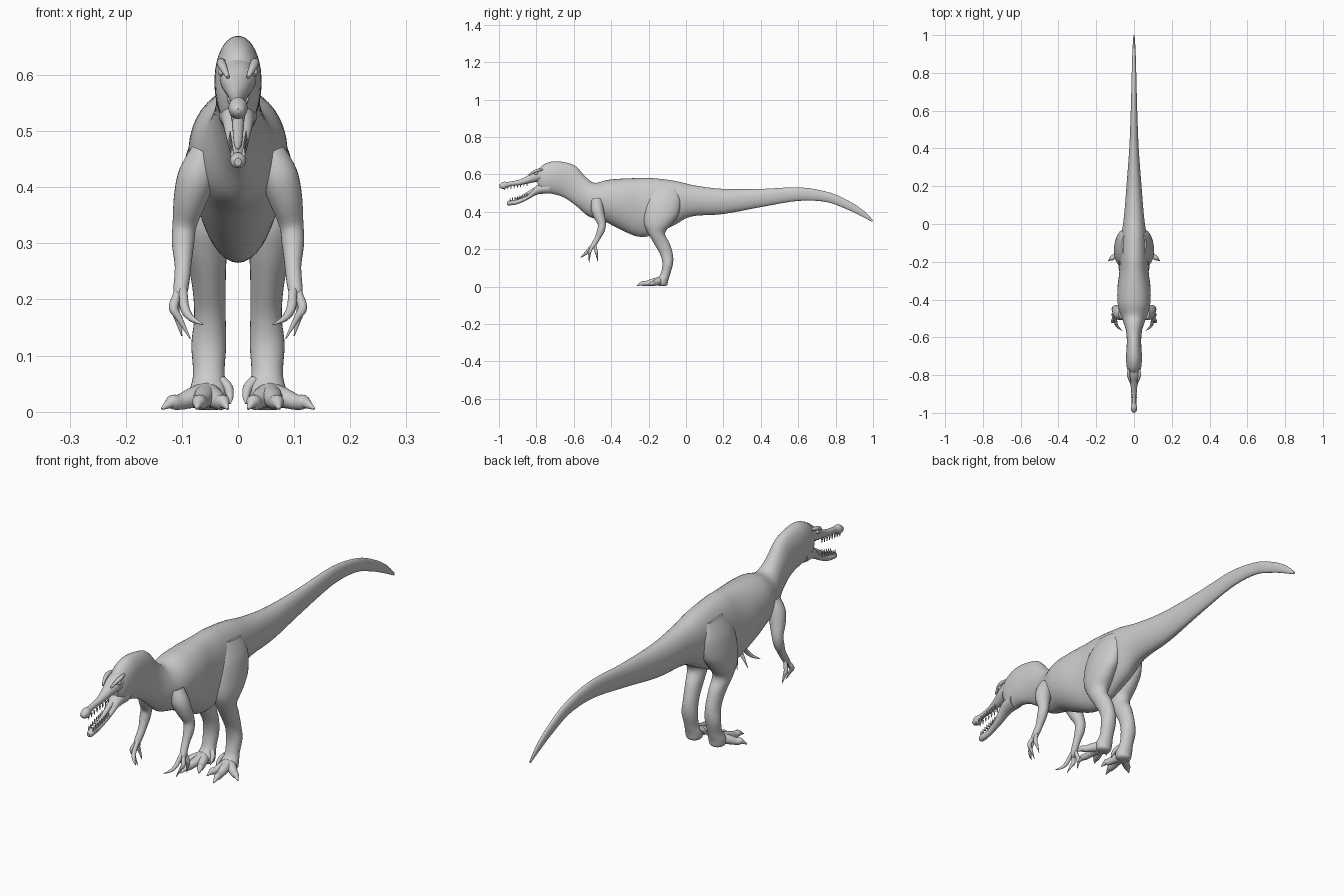
import bpy
import bmesh
import math
from mathutils import Vector

cube = bpy.data.objects.get("Cube")
if cube:
    bpy.data.objects.remove(cube, do_unlink=True)

# One flat colour for the whole animal
skin = bpy.data.materials.new("plain_grey")
skin.use_nodes = True
grey = (0.6, 0.6, 0.6, 1)
skin.diffuse_color = grey
skin.node_tree.nodes["Principled BSDF"].inputs["Base Color"].default_value = grey


def smooth_path(rows, steps):
    """Catmull-Rom interpolation between rows of numbers."""
    result = []
    last = len(rows) - 1
    for i in range(last):
        a, b, c, d = rows[max(i - 1, 0)], rows[i], rows[i + 1], rows[min(i + 2, last)]
        for s in range(steps):
            t = s / steps
            result.append([q + t / 2 * (r - p + t * (2 * p - 5 * q + 4 * r - s4
                           + t * (3 * (q - r) + s4 - p)))
                           for p, q, r, s4 in zip(a, b, c, d)])
    result.append(list(rows[last]))
    return result


def skin_rings(name, rings):
    """Bridge a series of rings into one closed, smooth object."""
    bm = bmesh.new()
    loops = [[bm.verts.new(p) for p in ring] for ring in rings]
    for first, second in zip(loops, loops[1:]):
        n = len(first)
        for i in range(n):
            j = (i + 1) % n
            bm.faces.new((first[i], first[j], second[j], second[i]))
    for cap in (loops[0], loops[-1]):
        bm.faces.new(cap)
    bmesh.ops.recalc_face_normals(bm, faces=bm.faces)
    for face in bm.faces:
        face.smooth = len(face.verts) == 4
    mesh = bpy.data.meshes.new(name)
    bm.to_mesh(mesh)
    bm.free()
    mesh.materials.append(skin)
    obj = bpy.data.objects.new(name, mesh)
    bpy.context.collection.objects.link(obj)
    return obj


def loft(name, sections, side=1, taper=0.0, sides=28, steps=5):
    """Oval sections: two opposite outline points (y, z), half width, centre x."""
    rings = []
    for ya, za, yb, zb, width, x in smooth_path(sections, steps):
        middle = Vector((side * x, (ya + yb) / 2, (za + zb) / 2))
        axis = Vector((0, ya - yb, za - zb)) / 2
        ring = []
        for k in range(sides):
            a = math.tau * k / sides
            w = max(width, 0.001) * (1 + taper * math.cos(a))
            ring.append(middle + axis * math.cos(a) + Vector((w * math.sin(a), 0, 0)))
        rings.append(ring)
    return skin_rings(name, rings)


def tube(name, points, side=1, sides=14, steps=4):
    """Round limb through points (x, y, z, radius)."""
    rows = smooth_path(points, steps)
    path = [Vector((side * r[0], r[1], r[2])) for r in rows]
    rings = []
    for i, row in enumerate(rows):
        tangent = path[min(i + 1, len(path) - 1)] - path[max(i - 1, 0)]
        u = tangent.cross(Vector((1, 0, 0))).normalized()
        v = tangent.cross(u).normalized()
        radius = max(row[3], 0.001)
        rings.append([path[i] + radius * (u * math.cos(math.tau * k / sides)
                      + v * math.sin(math.tau * k / sides)) for k in range(sides)])
    return skin_rings(name, rings)


def central(rows):
    return [row + (0,) for row in rows]


# Tail, trunk, neck and back of the skull: top point, bottom point, half width
loft("body", central([
    (1.0, .355, .995, .346, .003), (.95, .405, .94, .375, .007),
    (.88, .452, .86, .413, .01), (.77, .502, .75, .452, .013),
    (.61, .53, .6, .458, .017), (.4, .522, .4, .425, .025),
    (.2, .522, .2, .388, .04), (.05, .54, .03, .375, .053),
    (-.06, .565, -.06, .33, .066), (-.18, .58, -.18, .275, .075),
    (-.25, .58, -.26, .268, .078), (-.34, .577, -.35, .305, .088),
    (-.42, .57, -.44, .35, .085), (-.49, .555, -.52, .375, .062),
    (-.54, .59, -.585, .43, .043), (-.6, .65, -.65, .475, .038),
    (-.7, .67, -.71, .495, .042), (-.765, .65, -.765, .5, .037),
    (-.8, .61, -.79, .53, .02)]), taper=0.06, sides=40)

# Long narrow jaws, held open
loft("upper_jaw", central([
    (-.72, .65, -.72, .56, .034), (-.8, .622, -.79, .56, .032),
    (-.84, .597, -.84, .552, .022), (-.89, .572, -.89, .542, .013),
    (-.95, .56, -.94, .537, .011), (-.975, .56, -.97, .522, .017),
    (-.995, .548, -.99, .525, .012), (-1.0, .54, -.998, .532, .004)]))
loft("lower_jaw", central([
    (-.72, .56, -.74, .497, .034), (-.79, .545, -.795, .492, .028),
    (-.84, .495, -.85, .463, .018), (-.9, .465, -.9, .441, .012),
    (-.94, .462, -.945, .434, .014), (-.958, .452, -.957, .438, .006)]))
tube("tongue", [(0, -.77, .54, .012), (0, -.83, .507, .01),
                (0, -.88, .477, .007), (0, -.915, .468, .002)])

for side, label in ((1, "left"), (-1, "right")):
    # Brow, eye and teeth
    tube(label + "_brow", [(.026, -.765, .625, .004), (.03, -.79, .622, .008),
                           (.026, -.815, .613, .007), (.018, -.84, .596, .003)], side)
    tube(label + "_eye", [(.029, -.79, .605, .002), (.029, -.797, .605, .007),
                          (.028, -.804, .604, .007), (.027, -.811, .603, .002)], side)
    for k in range(8):
        f = k / 7
        y = -.85 - .12 * f
        x = .014 - .004 * f
        z = .555 - .022 * f
        tube(label + "_upper_tooth", [(x, y, z, .004), (x, y, z - .018, .001)],
             side, sides=6, steps=1)
        y, z = -.85 - .09 * f, .482 - .026 * f
        tube(label + "_lower_tooth", [(x, y, z, .004), (x, y, z + .018, .001)],
             side, sides=6, steps=1)

    # Hind leg: front point, back point, half width, centre x
    loft(label + "_leg", [
        (-.17, .53, -.05, .52, .018, .045), (-.21, .46, -.03, .46, .037, .055),
        (-.225, .39, -.04, .385, .046, .059), (-.222, .33, -.075, .335, .045, .06),
        (-.2, .28, -.112, .285, .037, .057), (-.165, .22, -.088, .232, .03, .052),
        (-.137, .17, -.07, .17, .028, .05), (-.126, .12, -.07, .12, .031, .052),
        (-.135, .07, -.085, .065, .028, .052), (-.155, .04, -.095, .032, .034, .052),
        (-.155, .012, -.1, .01, .03, .052), (-.14, .003, -.11, .003, .015, .052)], side)

    # Three spread toes with tapering claws
    for toe, tx, ty in (("outer", .136, -.195), ("middle", .074, -.262), ("inner", .018, -.225)):
        rx, ry = .055, -.135
        rows = []
        for f, z, r in ((0, .03, .024), (.35, .024, .018), (.6, .017, .014),
                        (.76, .017, .013), (.84, .014, .009), (1, .005, .002)):
            rows.append((rx + (tx - rx) * f, ry + (ty - ry) * f, z, r))
        tube(label + "_" + toe + "_toe", rows, side)
    tube(label + "_dewclaw", [(.03, -.125, .055, .01), (.018, -.135, .043, .009),
                              (.014, -.15, .027, .006), (.014, -.158, .014, .001)], side)

    # Arm with bent elbow
    tube(label + "_arm", [
        (.055, -.475, .46, .03), (.073, -.475, .42, .034), (.085, -.465, .38, .03),
        (.095, -.45, .335, .022), (.098, -.455, .3, .02), (.098, -.472, .262, .015),
        (.1, -.487, .235, .014), (.103, -.5, .212, .012), (.103, -.505, .2, .003)],
        side, sides=18)

    # Three clawed fingers
    for finger, mx, tx, my, ty, tz in (("inner", .095, .062, -.53, -.565, .155),
                                       ("middle", .115, .085, -.515, -.518, .13),
                                       ("outer", .112, .1, -.48, -.472, .135)):
        tube(label + "_" + finger + "_finger", [
            (.101, -.488, .23, .009), ((mx + .1) / 2, (my - .49) / 2, .21, .008),
            (mx, my, .185, .0085), ((mx * 2 + tx) / 3, (my + ty) / 2, .167, .006),
            (tx, ty, tz, .001)], side, sides=10)
